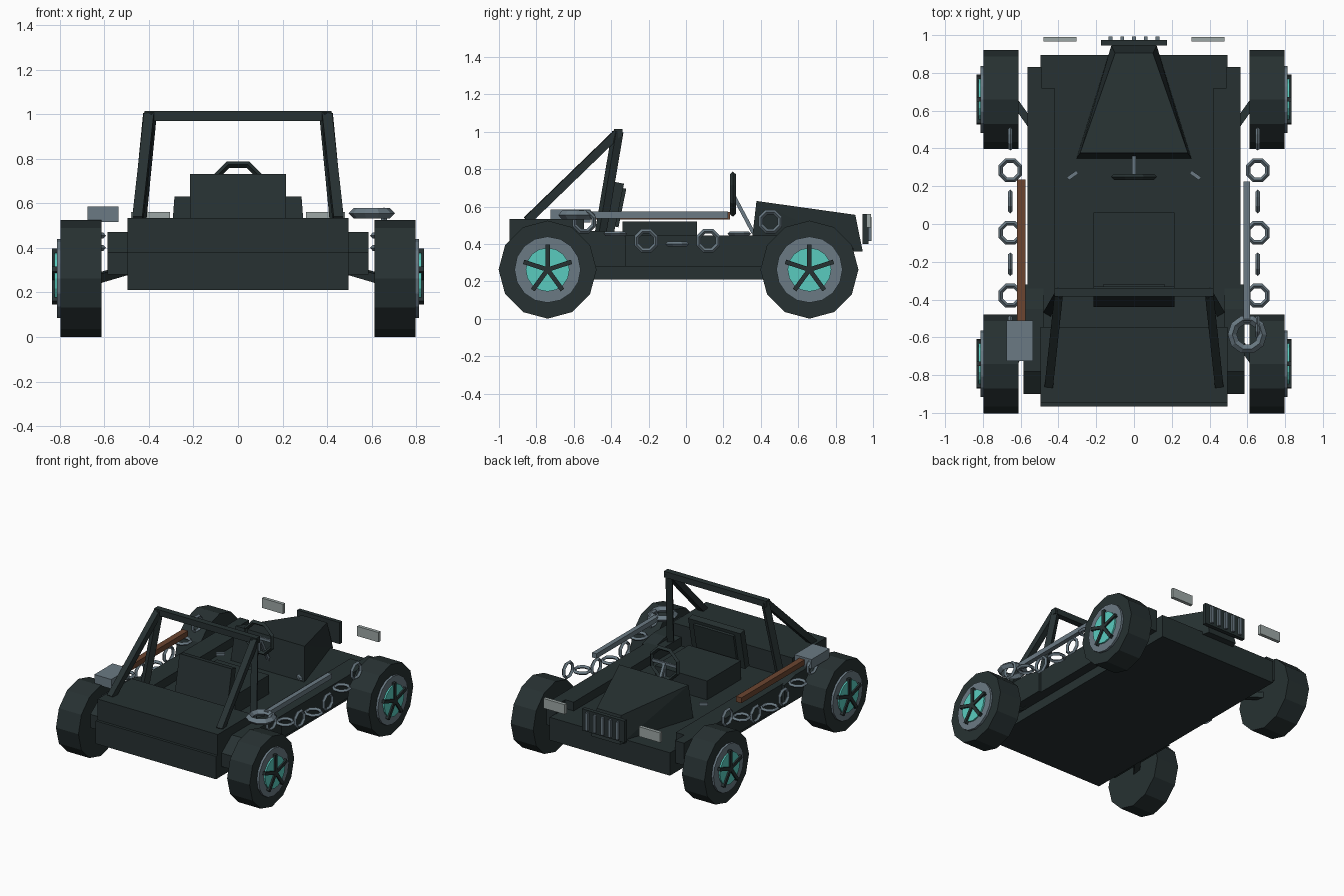
import bpy, bmesh, math
from mathutils import Vector, Matrix, Euler

if "Cube" in bpy.data.objects:
    bpy.data.objects.remove(bpy.data.objects["Cube"])

def mat(name, c):
    m = bpy.data.materials.new(name)
    m.diffuse_color = (*c, 1)
    m.use_nodes = True
    m.node_tree.nodes["Principled BSDF"].inputs["Base Color"].default_value = m.diffuse_color
    return m

DARK = mat("dark_paint", (0.020, 0.031, 0.032))
STEEL = mat("steel", (0.145, 0.195, 0.23))
TEAL = mat("teal", (0.10, 0.60, 0.52))
WOOD = mat("brown_wood", (0.15, 0.06, 0.03))
LAMP = mat("lamp_grey", (0.34, 0.39, 0.38))

def finish(name, bm, m):
    bmesh.ops.recalc_face_normals(bm, faces=bm.faces)
    me = bpy.data.meshes.new(name)
    bm.to_mesh(me)
    bm.free()
    me.materials.append(m)
    o = bpy.data.objects.new(name, me)
    bpy.context.collection.objects.link(o)
    return o

def box(name, x, y, z, m=DARK, rot=(0, 0, 0)):
    c = Vector([(a + b) / 2 for a, b in (x, y, z)])
    s = Vector([b - a for a, b in (x, y, z)])
    bm = bmesh.new()
    bmesh.ops.create_cube(bm, size=1, matrix=Matrix.LocRotScale(c, Euler(rot), s))
    return finish(name, bm, m)

def bar(name, a, b, w, m=DARK, d=None):
    # square tube between two points
    a, b = Vector(a), Vector(b)
    q = (b - a).to_track_quat('Z', 'X')
    bm = bmesh.new()
    bmesh.ops.create_cube(bm, size=1, matrix=Matrix.LocRotScale(
        (a + b) / 2, q, Vector((w, d or w, (b - a).length))))
    return finish(name, bm, m)

def hull(name, pts, m=DARK):
    bm = bmesh.new()
    for p in pts:
        bm.verts.new(p)
    bmesh.ops.convex_hull(bm, input=bm.verts)
    bmesh.ops.dissolve_limit(bm, angle_limit=0.01, verts=bm.verts, edges=bm.edges)
    return finish(name, bm, m)

def disc(name, x0, x1, y, z, r, n, m):
    # cylinder lying along x
    bm = bmesh.new()
    bmesh.ops.create_cone(bm, cap_ends=True, segments=n, radius1=r, radius2=r, depth=abs(x1 - x0),
        matrix=Matrix.Translation(((x0 + x1) / 2, y, z)) @ Matrix.Rotation(math.pi / 2, 4, 'Y'))
    return finish(name, bm, m)

def ring(name, loc, rot, R, r, m, n=8, turn=0.0):
    # low-poly ring with diamond section
    bm = bmesh.new()
    loops = []
    for i in range(n):
        a = 2 * math.pi * i / n + turn
        loops.append([bm.verts.new(((R + k * r) * math.cos(a), (R + k * r) * math.sin(a), h * r))
                      for k, h in ((1, 0), (0, 1), (-1, 0), (0, -1))])
    for i in range(n):
        p, q = loops[i], loops[(i + 1) % n]
        for j in range(4):
            bm.faces.new((p[j], q[j], q[(j + 1) % 4], p[(j + 1) % 4]))
    bm.transform(Matrix.Translation(loc) @ Euler(rot).to_matrix().to_4x4())
    return finish(name, bm, m)

H = math.pi / 2

# chassis, rear deck
box("chassis", (-.495, .495), (-.965, .895), (.21, .38))
box("rear_deck", (-.495, .495), (-.945, -.545), (.38, .535))

# bonnet
hull("bonnet", [(s * x, y, z) for s in (1, -1) for x, y, z in
     ((.305, .345, .36), (.12, .945, .36), (.285, .377, .63), (.10, .905, .556))])

# grille
box("grille", (-.175, .175), (.945, .975), (.40, .56))
for i in range(5):
    box("grille_bar", (-.135 + i * .0625, -.115 + i * .0625), (.97, .992), (.415, .545), STEEL)

# seat
box("seat_base", (-.215, .215), (-.34, .06), (.38, .52))
box("seat_back", (-.215, .215), (-.41, -.36), (.44, .73), rot=(-.2, 0, 0))
box("seat_back_pad", (-.165, .165), (-.37, -.34), (.49, .70), rot=(-.2, 0, 0))

# steering
ring("steering_wheel", (0, .25, .667), (H, 0, 0), .115, .016, DARK, 8, math.pi / 8)
bar("steering_column", (0, .25, .667), (0, .36, .46), .02, STEEL)
box("steering_spoke", (-.11, .11), (.243, .257), (.657, .677), STEEL)
box("steering_lower_spoke", (-.01, .01), (.243, .257), (.56, .667), STEEL)

# roll cage top
box("cage_top_bar", (-.42, .42), (-.385, -.34), (.97, 1.015))

for s in (-1, 1):
    def sx(a, b):
        return tuple(sorted((s * a, s * b)))
    # side panels and rear guards
    box("side_panel", sx(.42, .565), (-.56, .72), (.28, .445))
    box("side_panel_nose", sx(.49, .565), (.70, .83), (.28, .445))
    hull("rear_guard", [(s * x, y, z) for x in (.48, .585) for y, z in
         ((-.32, .28), (-.9, .28), (-.9, .38), (-.78, .47), (-.45, .47), (-.32, .44))])
    # roll cage legs and braces
    bar("cage_leg", (s * .45, -.46, .44), (s * .395, -.365, 1.0), .045)
    bar("cage_brace", (s * .398, -.37, .99), (s * .45, -.85, .525), .045)
    # headlamp
    box("headlamp", sx(.305, .48), (.965, .99), (.488, .56), LAMP)
    # pedal
    bar("pedal", (s * .35, .24, .455), (s * .30, .275, .455), .02, STEEL)
    # wheels
    for y in (-.74, .66):
        z = .263
        disc("tyre", s * .612, s * .797, y, z, .262, 12, DARK)
        disc("rim", s * .78, s * .813, y, z, .177, 16, STEEL)
        disc("hub_plate", s * .80, s * .824, y, z, .117, 16, TEAL)
        for i in range(5):
            a = H + i * 2 * math.pi / 5
            bar("spoke", (s * .823, y, z),
                (s * .823, y + .135 * math.cos(a), z + .135 * math.sin(a)), .024, DARK)
        bar("suspension_arm", (s * .64, y, .26), (s * .47, y - .24 * (1 if y > 0 else -1), .31), .04)
    # chain of alternating links
    for i in range(7):
        y = -.545 + i * .166
        z = (.52, .455, .417, .40, .417, .455, .52)[i]
        ring("chain_link", (s * .655, y, z), (0, 0 if i % 2 else H, 0), .055, .013, STEEL,
             8, math.pi / 8)

# hammer on the left
box("hammer_handle", (-.62, -.575), (-.56, .235), (.53, .57), WOOD)
box("hammer_head", (-.675, -.535), (-.725, -.51), (.515, .585), STEEL)

# wrench on the right
box("wrench_handle", (.58, .615), (-.52, .225), (.537, .573), STEEL)
ring("wrench_ring", (.60, -.585, .555), (0, 0, 0), .08, .024, STEEL, 10)
